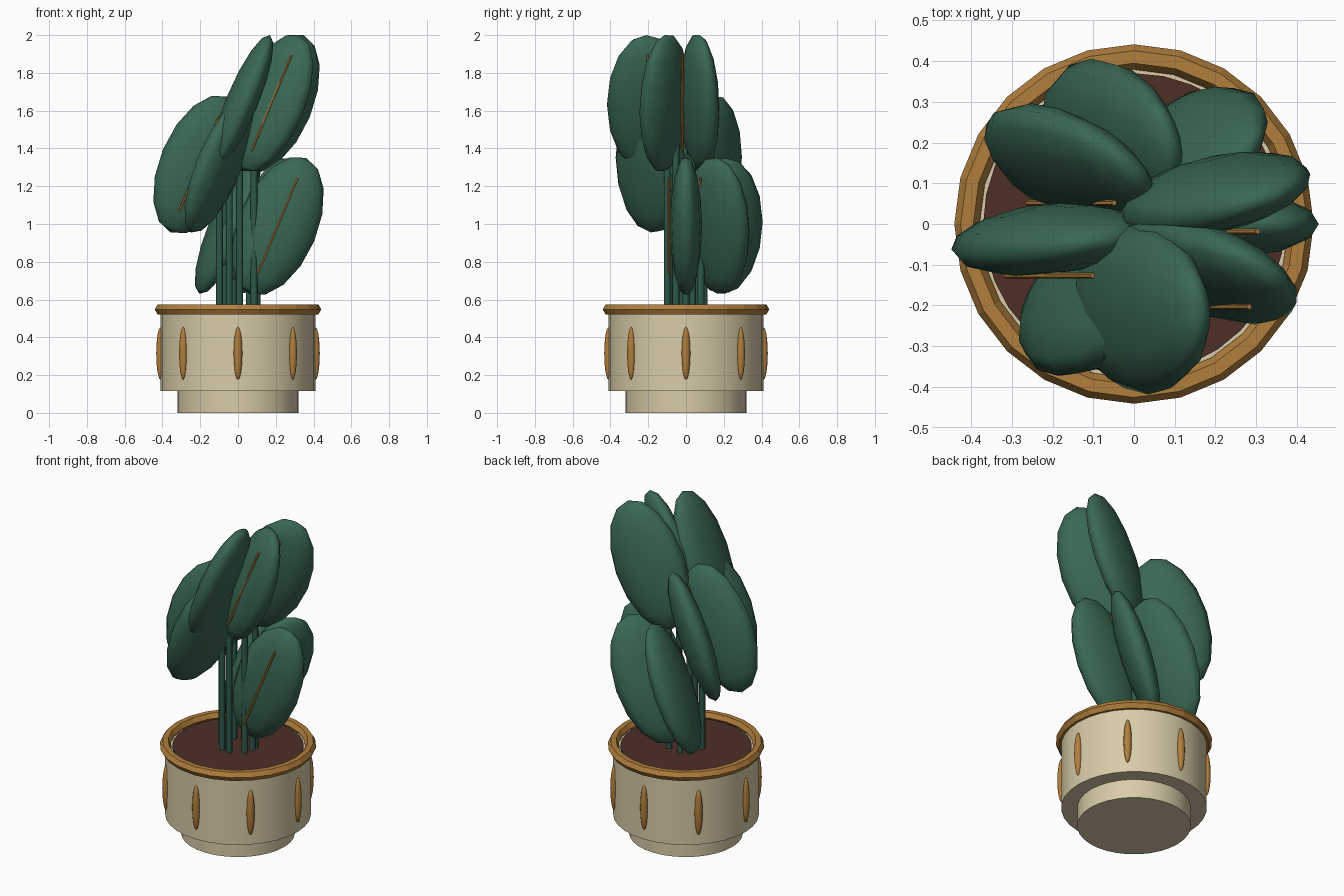
import bpy, math
from mathutils import Matrix, Vector

if "Cube" in bpy.data.objects:
    bpy.data.objects.remove(bpy.data.objects["Cube"])


def material(name, rgb):
    m = bpy.data.materials.new(name)
    m.diffuse_color = (*rgb, 1)
    m.use_nodes = True
    m.node_tree.nodes["Principled BSDF"].inputs["Base Color"].default_value = m.diffuse_color
    return m


CREAM = material("cream_glaze", (0.69, 0.60, 0.39))
GOLD = material("gold_trim", (0.44, 0.21, 0.045))
SOIL = material("brown_soil", (0.075, 0.028, 0.019))
LEAF = material("leaf_green", (0.042, 0.138, 0.086))
STEM = material("stem_green", (0.028, 0.10, 0.066))


def finish(name, mat, smooth=True):
    ob = bpy.context.object
    ob.name = name
    ob.data.materials.append(mat)
    if smooth:
        bpy.ops.object.shade_smooth_by_angle(angle=math.radians(50))
    return ob


def cylinder(name, mat, r, z0, z1, x=0, y=0, sides=32):
    bpy.ops.mesh.primitive_cylinder_add(vertices=sides, radius=r, depth=z1 - z0,
                                        location=(x, y, (z0 + z1) / 2))
    return finish(name, mat)


def ellipsoid(name, mat, matrix, size, segments=12, rings=8):
    bpy.ops.mesh.primitive_uv_sphere_add(segments=segments, ring_count=rings, radius=1)
    ob = finish(name, mat, False)
    bpy.ops.object.shade_smooth()
    ob.data.transform(matrix @ Matrix.Diagonal((*size, 1)))
    return ob


# Pot: foot, body, soil and rolled rim
cylinder("pot_foot", CREAM, 0.32, 0.0, 0.13)
cylinder("pot_body", CREAM, 0.41, 0.117, 0.535)
cylinder("soil", SOIL, 0.37, 0.50, 0.545)
bpy.ops.mesh.primitive_torus_add(major_segments=24, minor_segments=6, major_radius=0.41,
                                 minor_radius=0.031, location=(0, 0, 0.548))
finish("pot_rim", GOLD, False)

# Raised drops around the pot
for i in range(8):
    spin = Matrix.Rotation(i * math.pi / 4, 4, 'Z')
    ellipsoid("pot_drop", GOLD, spin @ Matrix.Translation((0.41, 0, 0.315)),
              (0.023, 0.023, 0.14))

# Nine leaves spiral by the golden angle through three tiers, all leaning to +x
lean = Matrix.Rotation(math.radians(22.7), 4, 'Y')
for i in range(9):
    a = math.radians(137.5 * i)
    c = Vector((0.21 * math.cos(a), 0.21 * math.sin(a), 0.99 + 0.325 * (i % 3)))
    place = Matrix.Translation(c) @ lean
    ellipsoid("leaf", LEAF, place @ Matrix.Rotation(a, 4, 'Z'), (0.21, 0.085, 0.39))
    # Straight midrib on the front side of the leaf
    bpy.ops.mesh.primitive_cylinder_add(vertices=6, radius=0.007, depth=0.55)
    rib = finish("leaf_rib", GOLD)
    rib.data.transform(Matrix.Translation((0, -0.09, 0)) @ place)
    # Upright stem
    cylinder("stem", STEM, 0.018, 0.52, c.z, 0.1 * math.cos(a), 0.1 * math.sin(a), 8)
